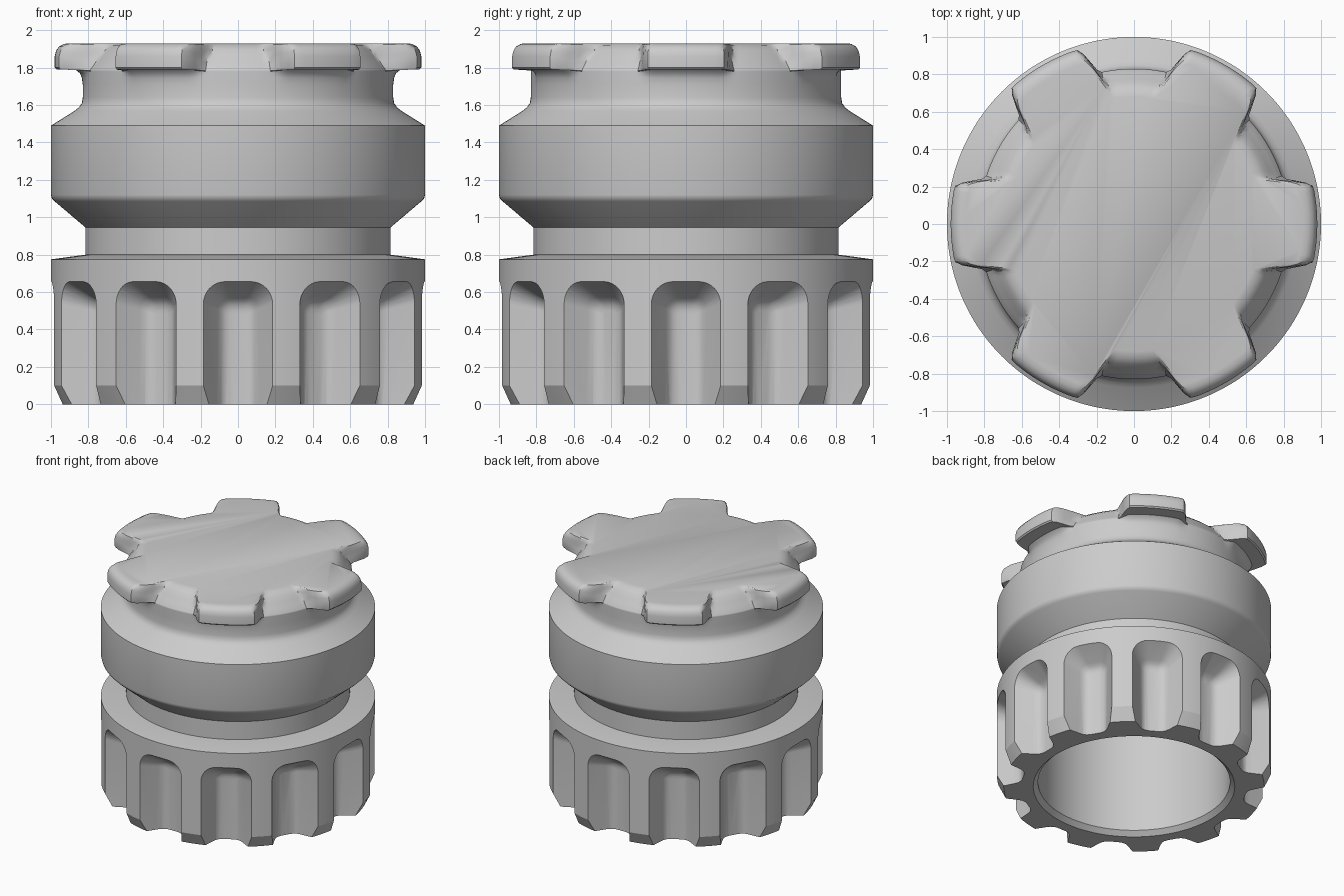
import bpy, bmesh, math

if "Cube" in bpy.data.objects:
    bpy.data.objects.remove(bpy.data.objects["Cube"], do_unlink=True)

SEGMENTS = 240
LOBES = 6
FLUTES = 12

grey = bpy.data.materials.new("plain grey")
grey.use_nodes = True
colour = (0.6, 0.6, 0.6, 1)
grey.diffuse_color = colour
grey.node_tree.nodes["Principled BSDF"].inputs["Base Color"].default_value = colour


def make_object(name, bm):
    bmesh.ops.recalc_face_normals(bm, faces=bm.faces)
    mesh = bpy.data.meshes.new(name)
    bm.to_mesh(mesh)
    bm.free()
    obj = bpy.data.objects.new(name, mesh)
    bpy.context.collection.objects.link(obj)
    mesh.materials.append(grey)
    return obj


def bridge(bm, a, b):
    n = len(a)
    for i in range(n):
        bm.faces.new((a[i], a[(i + 1) % n], b[(i + 1) % n], b[i]))


def loft(name, rows, closed):
    """Turn rows into a solid; a row is a function giving (r, z) at an angle."""
    bm = bmesh.new()
    rings = []
    for row in rows:
        ring = []
        for i in range(SEGMENTS):
            a = math.tau * i / SEGMENTS
            r, z = row(a)
            ring.append(bm.verts.new((r * math.cos(a), r * math.sin(a), z)))
        rings.append(ring)
    for a, b in zip(rings, rings[1:]):
        bridge(bm, a, b)
    if closed:
        bridge(bm, rings[-1], rings[0])
    else:
        bm.faces.new(rings[0])
        bm.faces.new(rings[-1])
    return make_object(name, bm)


def circle(r, z):
    return lambda a: (r, z)


def lobed(lobe, notch, end):
    """Blend from the lobe point to the notch point around the rim."""
    step = 360 / LOBES

    def row(a):
        deg = math.degrees(a) % step
        t = (min(deg, step - deg) - 11.5) / (end - 11.5)
        t = max(0, min(1, t))
        t = t * t * (3 - 2 * t)
        return tuple(p + (q - p) * t for p, q in zip(lobe, notch))
    return row


def smooth(obj, angle):
    bpy.ops.object.select_all(action="DESELECT")
    obj.select_set(True)
    bpy.context.view_layer.objects.active = obj
    bpy.ops.object.shade_smooth_by_angle(angle=math.radians(angle))


# Upper body: bore ceiling, neck, wide band, waist and lobed grip
body_profile = [(0.70, 1.70), (0.70, 0.79), (0.815, 0.79), (0.815, 0.945),
                (0.98, 1.085), (0.995, 1.10), (1.0, 1.12), (1.0, 1.49),
                (0.875, 1.568), (0.85, 1.588), (0.835, 1.61), (0.83, 1.64),
                (0.83, 1.71)]
grip_rows = [((0.835, 1.745), (0.83, 1.75), 18), ((0.845, 1.77), (0.83, 1.77), 18),
             ((0.87, 1.79), (0.83, 1.78), 18), ((0.97, 1.79), (0.83, 1.785), 18),
             ((0.98, 1.80), (0.828, 1.79), 18), ((0.98, 1.86), (0.80, 1.825), 18.5),
             ((0.973, 1.89), (0.775, 1.86), 19), ((0.957, 1.913), (0.75, 1.895), 20),
             ((0.93, 1.927), (0.72, 1.92), 21), ((0.90, 1.93), (0.68, 1.93), 22)]
body = loft("lobed_upper_body",
            [circle(*p) for p in body_profile] + [lobed(*g) for g in grip_rows], False)
smooth(body, 32)

# Lower collar with bevelled bottom and open bore
collar_profile = [(0.735, 0), (0.95, 0), (1.0, 0.1), (1.0, 0.775),
                  (0.815, 0.80), (0.70, 0.80), (0.70, 0.035)]
collar = loft("fluted_collar", [circle(*p) for p in collar_profile], True)

# Round-topped tapered cutters for the flutes
bm = bmesh.new()
for k in range(FLUTES):
    turn = math.tau * k / FLUTES
    ca, sa = math.cos(turn), math.sin(turn)
    rings = []
    for depth, half, top in [(1.06, 0.236, 0.695), (0.865, 0.108, 0.572),
                             (0.84, 0.088, 0.552), (0.826, 0.066, 0.53),
                             (0.82, 0.04, 0.504)]:
        corner = half * 0.6
        outline = [(-half, -0.1), (half, -0.1)]
        for side in (1, -1):
            for j in range(9):
                t = math.pi / 16 * (j if side > 0 else 8 - j)
                outline.append((side * (half - corner + corner * math.cos(t)),
                                top - corner + corner * math.sin(t)))
        rings.append([bm.verts.new((depth * ca - s * sa, depth * sa + s * ca, z))
                      for s, z in outline])
    for a, b in zip(rings, rings[1:]):
        bridge(bm, a, b)
    bm.faces.new(rings[0])
    bm.faces.new(rings[-1])
cutter = make_object("flute_cutter", bm)
cutter.hide_render = True

cut = collar.modifiers.new("flutes", "BOOLEAN")
cut.operation = "DIFFERENCE"
cut.solver = "EXACT"
cut.object = cutter
bpy.context.view_layer.objects.active = collar
bpy.ops.object.modifier_apply(modifier=cut.name)
bpy.data.objects.remove(cutter, do_unlink=True)
smooth(collar, 25)
